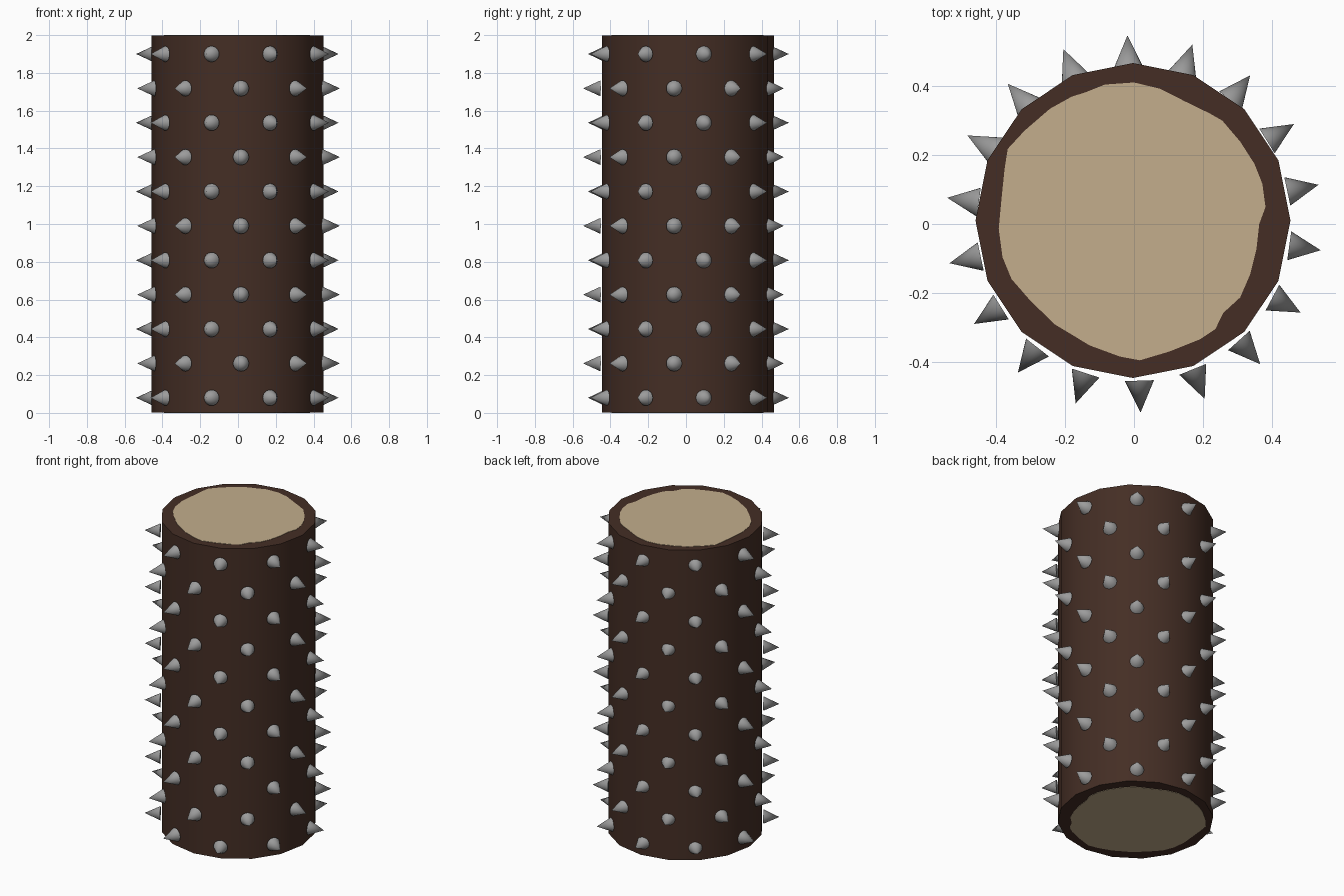
import bpy, bmesh, math
from mathutils import Matrix, Vector

if "Cube" in bpy.data.objects:
    bpy.data.objects.remove(bpy.data.objects["Cube"])


def material(name, rgb):
    m = bpy.data.materials.new(name)
    m.diffuse_color = (*rgb, 1)
    m.use_nodes = True
    m.node_tree.nodes["Principled BSDF"].inputs["Base Color"].default_value = m.diffuse_color
    return m


def make_object(name, bm, mat, smooth=False):
    bmesh.ops.recalc_face_normals(bm, faces=bm.faces)
    me = bpy.data.meshes.new(name)
    bm.to_mesh(me)
    bm.free()
    me.materials.append(mat)
    ob = bpy.data.objects.new(name, me)
    bpy.context.collection.objects.link(ob)
    if smooth:
        bpy.ops.object.select_all(action='DESELECT')
        ob.select_set(True)
        bpy.context.view_layer.objects.active = ob
        bpy.ops.object.shade_smooth_by_angle(angle=math.radians(30))
    return ob


bark = material("bark brown", (0.058, 0.027, 0.018))
wood = material("cut wood tan", (0.546, 0.423, 0.262))
metal = material("spike grey", (0.33, 0.33, 0.33))

SKIN = 0.002  # how far the cut-wood plates stand proud of the trunk ends

# Trunk: 16-sided post with a corner on the x axis, very slightly off centre
bm = bmesh.new()
rings = []
for z in (SKIN, 2 - SKIN):
    rings.append([bm.verts.new((-0.003 + 0.455 * math.cos(math.tau * i / 16),
                                0.01 + 0.455 * math.sin(math.tau * i / 16), z))
                  for i in range(16)])
for i in range(16):
    j = (i + 1) % 16
    bm.faces.new((rings[0][i], rings[0][j], rings[1][j], rings[1][i]))
for ring in rings:
    bm.faces.new(ring)
make_object("trunk", bm, bark, smooth=True)

# Cut wood: irregular outline inside the bark, as a thin plate on each end
outline = [(0, .409), (.075, .391), (.148, .354), (.22, .319), (.255, .299),
           (.307, .238), (.348, .174), (.371, .116), (.38, .049), (.362, 0),
           (.354, -.072), (.336, -.145), (.307, -.212), (.258, -.257),
           (.235, -.304), (.191, -.333), (.104, -.368), (.017, -.394),
           (-.041, -.383), (-.128, -.351), (-.229, -.29), (-.301, -.22),
           (-.354, -.159), (-.38, -.096), (-.391, -.014), (-.383, .072),
           (-.374, .159), (-.365, .217), (-.316, .27), (-.243, .333),
           (-.18, .368), (-.142, .38), (-.084, .403)]


def cut_wood(name, z):
    bm = bmesh.new()
    face = bm.faces.new([bm.verts.new((x, y, z)) for x, y in outline])
    ext = bmesh.ops.extrude_face_region(bm, geom=[face], use_keep_orig=True)
    for v in ext["geom"]:
        if isinstance(v, bmesh.types.BMVert):
            v.co.z += 2 * SKIN
    make_object(name, bm, wood)


cut_wood("cut_wood_top", 2 - 2 * SKIN)
cut_wood("cut_wood_bottom", 0)

# Spikes: 11 rows of 9 cones pointing outwards, alternate rows turned 20 degrees
bm = bmesh.new()
BASE, TIP = 0.453, 0.545
for row in range(11):
    for k in range(9):
        a = math.radians(92 + 40 * k + 20 * (row % 2))
        out = Vector((math.cos(a), math.sin(a), 0))
        pos = out * (BASE + TIP) / 2 + Vector((0, 0, 0.08 + 0.182 * row))
        turn = out.to_track_quat('Z', 'Y').to_matrix().to_4x4()
        bmesh.ops.create_cone(bm, cap_ends=True, segments=24, radius1=0.042,
                              radius2=0, depth=TIP - BASE,
                              matrix=Matrix.Translation(pos) @ turn)
bmesh.ops.remove_doubles(bm, verts=bm.verts, dist=0.0001)
make_object("spikes", bm, metal, smooth=True)
